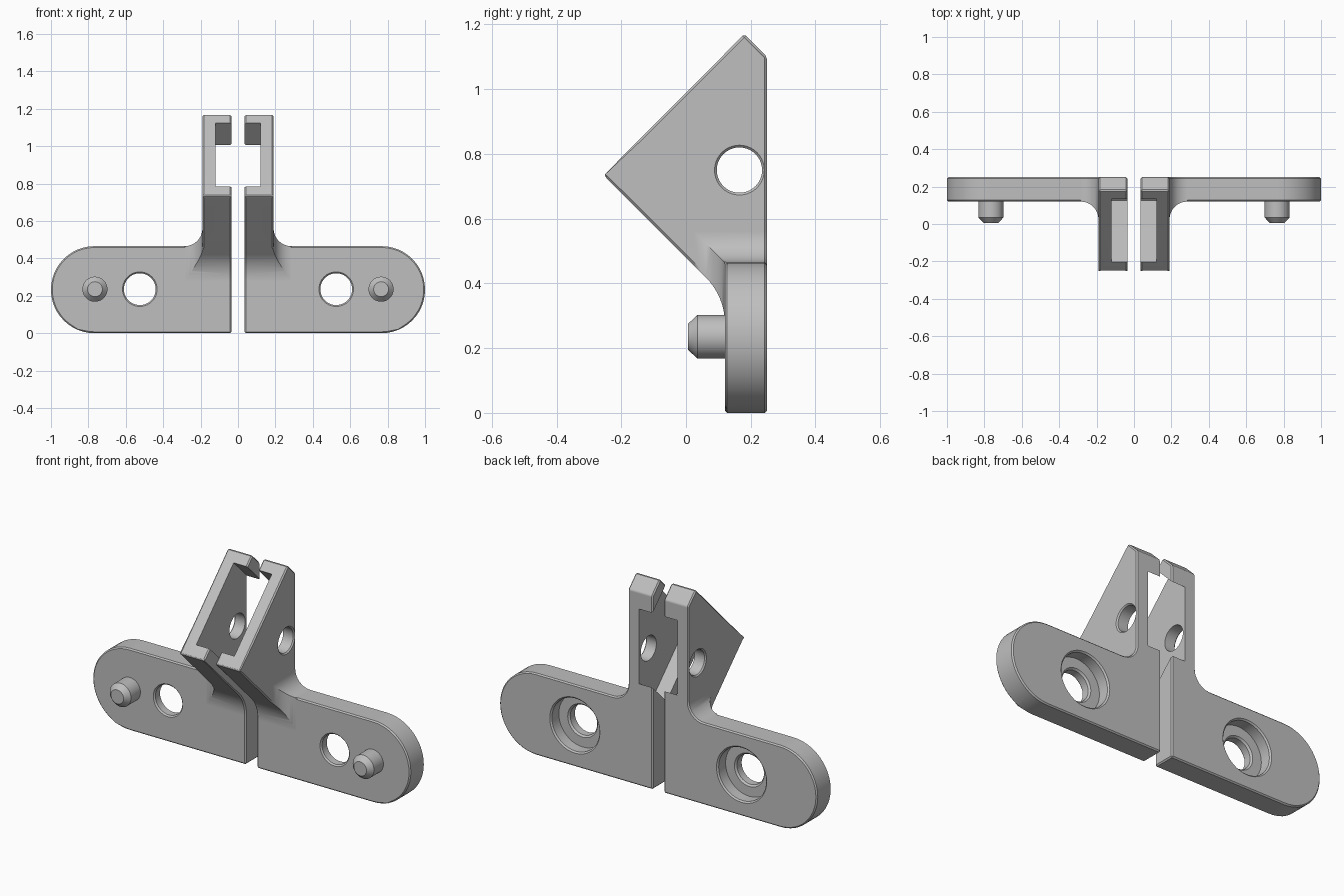
import bpy, bmesh
from math import sin, cos, radians, tau

if "Cube" in bpy.data.objects:
    bpy.data.objects.remove(bpy.data.objects["Cube"], do_unlink=True)

grey = bpy.data.materials.new("plain_grey")
grey.use_nodes = True
grey.diffuse_color = (0.52, 0.52, 0.52, 1)
grey.node_tree.nodes["Principled BSDF"].inputs["Base Color"].default_value = grey.diffuse_color


def place(axis, t, u, v):
    """Point at depth t along an axis, with u and v in the plane across it."""
    return {"x": (t, u, v), "y": (u, t, v), "z": (u, v, t)}[axis]


def loft(name, rings):
    """Closed solid through equal rings of points."""
    bm = bmesh.new()
    loops = [[bm.verts.new(p) for p in ring] for ring in rings]
    n = len(loops[0])
    for a, b in zip(loops, loops[1:]):
        for i in range(n):
            j = (i + 1) % n
            bm.faces.new((a[i], a[j], b[j], b[i]))
    bm.faces.new(loops[0])
    bm.faces.new(loops[-1])
    bmesh.ops.recalc_face_normals(bm, faces=bm.faces)
    mesh = bpy.data.meshes.new(name)
    bm.to_mesh(mesh)
    bm.free()
    mesh.materials.append(grey)
    ob = bpy.data.objects.new(name, mesh)
    bpy.context.collection.objects.link(ob)
    return ob


def prism(name, axis, outline, lo, hi):
    return loft(name, [[place(axis, t, u, v) for u, v in outline] for t in (lo, hi)])


def lathe(name, axis, u, v, profile, n=40):
    return loft(name, [[place(axis, t, u + r * cos(tau * i / n), v + r * sin(tau * i / n))
                        for i in range(n)] for r, t in profile])


def arc(u, v, r, start, end, n):
    angles = [radians(start + (end - start) * i / n) for i in range(n + 1)]
    return [(u + r * cos(a), v + r * sin(a)) for a in angles]


def combine(ob, cutters, operation):
    """Boolean with each cutter, make it permanent and drop the cutters."""
    for cutter in cutters:
        cutter.hide_render = True
        mod = ob.modifiers.new(operation, "BOOLEAN")
        mod.object, mod.operation, mod.solver = cutter, operation, "EXACT"
    bpy.context.view_layer.update()
    graph = bpy.context.evaluated_depsgraph_get()
    mesh = bpy.data.meshes.new_from_object(ob.evaluated_get(graph))
    ob.modifiers.clear()
    ob.data = mesh
    for cutter in cutters:
        bpy.data.objects.remove(cutter, do_unlink=True)


def chamfer(ob, width):
    """Break the sharp outside edges, leaving the fillet corner alone."""
    bm = bmesh.new()
    bm.from_mesh(ob.data)
    bmesh.ops.remove_doubles(bm, verts=bm.verts, dist=0.0005)

    def wanted(e):
        mid = (e.verts[0].co + e.verts[1].co) / 2
        in_fillet = 0.192 < mid.x < 0.286 and mid.y < 0.2
        return (not in_fillet and e.calc_length() > 0.012
                and e.calc_face_angle_signed(0) > 0.7)

    bmesh.ops.bevel(bm, geom=[e for e in bm.edges if wanted(e)], offset=width,
                    segments=1, profile=0.5, affect="EDGES", clamp_overlap=False)
    bm.to_mesh(ob.data)
    bm.free()


def finish(ob):
    """Shade and mirror to the other side."""
    bpy.ops.object.select_all(action="DESELECT")
    ob.select_set(True)
    bpy.context.view_layer.objects.active = ob
    bpy.ops.object.shade_smooth_by_angle(angle=radians(30))
    mirror = ob.modifiers.new("other_side", "MIRROR")
    mirror.use_mirror_merge = False
    weighted = ob.modifiers.new("clean_shading", "WEIGHTED_NORMAL")
    weighted.keep_sharp = True


# Bracket body: where the front, top and side outlines overlap
plate_r, fillet = 0.2325, 0.095
front = ([(0.035, 0)] + arc(1 - plate_r, plate_r, plate_r, -90, 90, 24)
         + arc(0.19 + fillet, 2 * plate_r + fillet, fillet, 270, 180, 8)
         + [(0.19, 1.3), (0.035, 1.3)])
plan = ([(-0.1, 0.5), (-0.1, -0.4)]
        + arc(0.19 + fillet, 0.12 - fillet, fillet, 180, 90, 8)
        + [(1.2, 0.12), (1.2, 0.5)])
plan.insert(2, (0.19, -0.4))
side = ([(0.25, -0.1), (0.25, 1.10), (0.18, 1.17), (-0.25, 0.738), (-0.25, 0.73)]
        + arc(-0.08, 0.277, 0.2, 45, 0, 8) + [(0.12, -0.1)])
bracket = prism("mounting_brackets", "y", front, -0.6, 0.6)
combine(bracket, [prism("plan_outline", "z", plan, -0.3, 1.5),
                  prism("side_outline", "x", side, -0.3, 1.4)], "INTERSECT")
chamfer(bracket, 0.007)

# Slanted pocket, screw hole with counterbore, and side hole
pocket = prism("pocket_cutter", "x",
               [(0.125, 0.455), (0.4625, 0.7925), (-0.0225, 1.2775), (-0.36, 0.94)], -0.1, 0.12)
screw_hole = lathe("screw_hole_cutter", "y", 0.525, 0.235,
                   [(0.102, 0.11), (0.085, 0.128), (0.085, 0.17), (0.094, 0.18),
                    (0.15, 0.18), (0.15, 0.242), (0.168, 0.26)])
side_hole = lathe("side_hole_cutter", "x", 0.165, 0.75,
                  [(0.07, 0.08), (0.07, 0.183), (0.087, 0.2)])
combine(bracket, [pocket, screw_hole, side_hole], "DIFFERENCE")
finish(bracket)

# Locating pins
pins = lathe("locating_pins", "y", 0.765, 0.235,
             [(0.067, 0.15), (0.067, 0.035), (0.04, 0.006)])
finish(pins)
